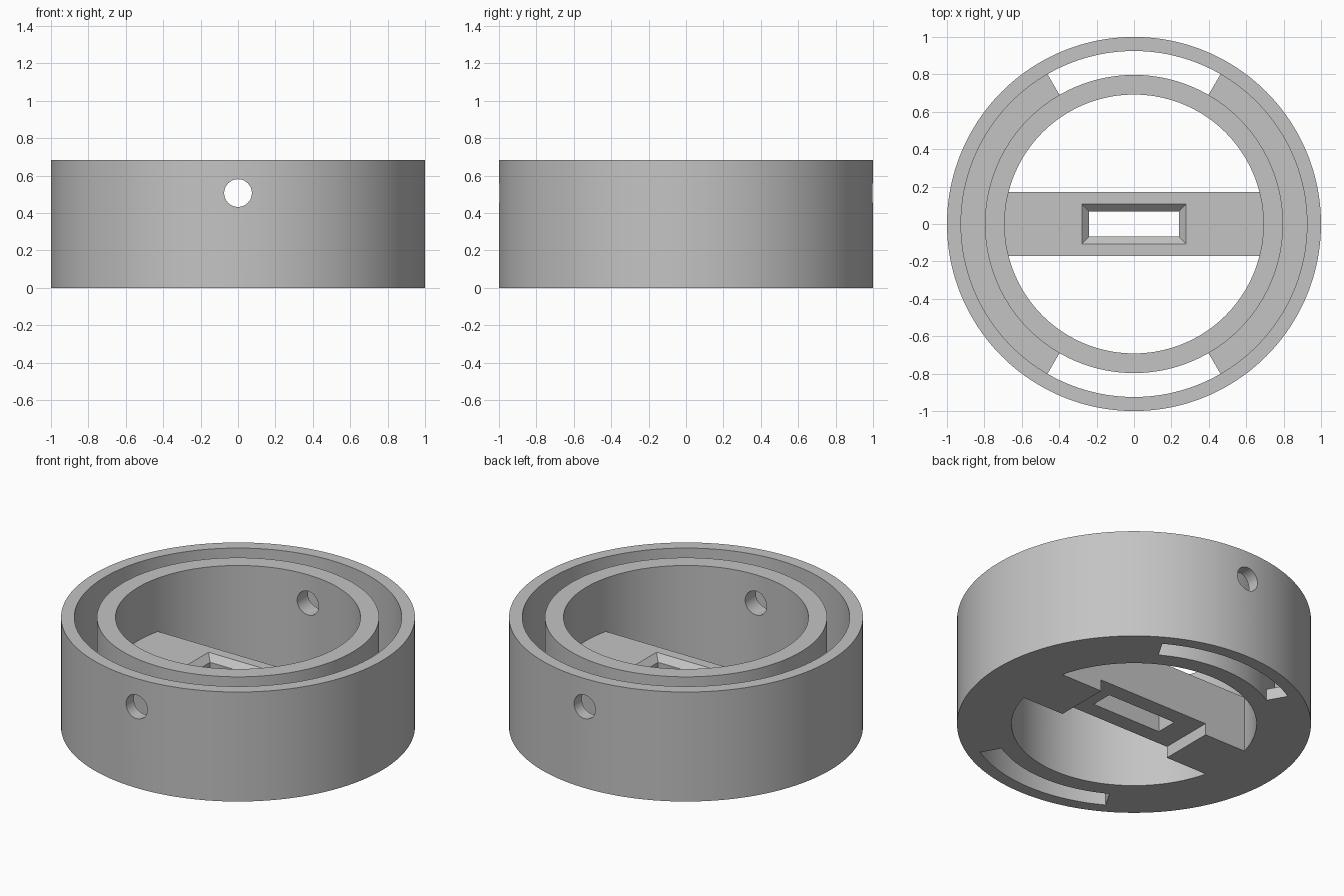
import bpy, bmesh, math
from mathutils import Matrix

if "Cube" in bpy.data.objects:
    bpy.data.objects.remove(bpy.data.objects["Cube"])

H, FLOOR = 0.683, 0.072          # overall height, groove floor thickness
STEPS = 192                      # segments round the ring

grey = bpy.data.materials.new("plain grey")
grey.diffuse_color = (0.55, 0.55, 0.55, 1)
grey.use_nodes = True
grey.node_tree.nodes["Principled BSDF"].inputs["Base Color"].default_value = grey.diffuse_color


def finish(name, bm):
    bmesh.ops.recalc_face_normals(bm, faces=bm.faces)
    me = bpy.data.meshes.new(name)
    bm.to_mesh(me)
    bm.free()
    me.materials.append(grey)
    ob = bpy.data.objects.new(name, me)
    bpy.context.collection.objects.link(ob)
    return ob


def loft(name, loops):
    """Closed solid through a list of equal-length point loops."""
    bm = bmesh.new()
    rows = [[bm.verts.new(p) for p in loop] for loop in loops]
    n = len(rows[0])
    for a, b in zip(rows, rows[1:]):
        for i in range(n):
            j = (i + 1) % n
            bm.faces.new((a[i], a[j], b[j], b[i]))
    bm.faces.new(rows[0])
    bm.faces.new(rows[-1])
    return finish(name, bm)


def combine(target, tool, operation):
    mod = target.modifiers.new(operation, 'BOOLEAN')
    mod.operation, mod.object, mod.solver = operation, tool, 'EXACT'
    bpy.context.view_layer.objects.active = target
    bpy.ops.object.modifier_apply(modifier=mod.name)
    bpy.data.objects.remove(tool)


def rect(x, y, z):
    return [(-x, -y, z), (x, -y, z), (x, y, z), (-x, y, z)]


# Double-walled ring: U section swept round, floor left open at two arc slots
section = [(1, 0), (1, H), (.925, H), (.925, FLOOR), (.797, FLOOR),
           (.797, H), (.692, H), (.692, 0), (.797, 0), (.925, 0)]
walls = [(0, 1), (1, 2), (2, 3), (4, 5), (5, 6), (6, 7), (7, 8), (9, 0)]
floor_edges = [(3, 4), (8, 9)]
slot_edges = [(3, 9), (4, 8)]


def in_slot(i):
    return 60 < ((i + 0.5) * 360 / STEPS) % 180 < 120


bm = bmesh.new()
rows = []
for i in range(STEPS):
    a = 2 * math.pi * i / STEPS
    rows.append([bm.verts.new((r * math.cos(a), r * math.sin(a), z)) for r, z in section])
for i in range(STEPS):
    a, b = rows[i], rows[(i + 1) % STEPS]
    for p, q in walls + (slot_edges if in_slot(i) else floor_edges):
        bm.faces.new((a[p], a[q], b[q], b[p]))
    if in_slot(i) != in_slot(i - 1):                 # slot end face
        bm.faces.new([a[k] for k in (3, 4, 8, 9)])
ring = finish("double_wall_ring", bm)

# Cross bar with a shallow notch underneath
bar_side = [(-.75, 0), (-.385, 0), (-.385, .072), (.385, .072),
            (.385, 0), (.75, 0), (.75, .35), (-.75, .35)]
bar = loft("cross_bar", [[(x, y, z) for x, z in bar_side] for y in (-.17, .17)])

# Rectangular window through the bar, chamfered at the top
window = loft("window_cutter", [rect(.24, .068, -.1), rect(.24, .068, .312),
                                rect(.278, .106, .35), rect(.318, .146, .39)])
combine(bar, window, 'DIFFERENCE')
combine(ring, bar, 'UNION')

# Round pin hole through both walls, front and back
bm = bmesh.new()
bmesh.ops.create_cone(bm, cap_ends=True, segments=48, radius1=.074, radius2=.074, depth=2.4,
                      matrix=Matrix.Translation((0, 0, .507)) @ Matrix.Rotation(math.pi / 2, 4, 'X'))
combine(ring, finish("pin_hole_cutter", bm), 'DIFFERENCE')

bpy.ops.object.select_all(action='DESELECT')
ring.select_set(True)
bpy.context.view_layer.objects.active = ring
bpy.ops.object.shade_smooth_by_angle(angle=math.radians(30))
